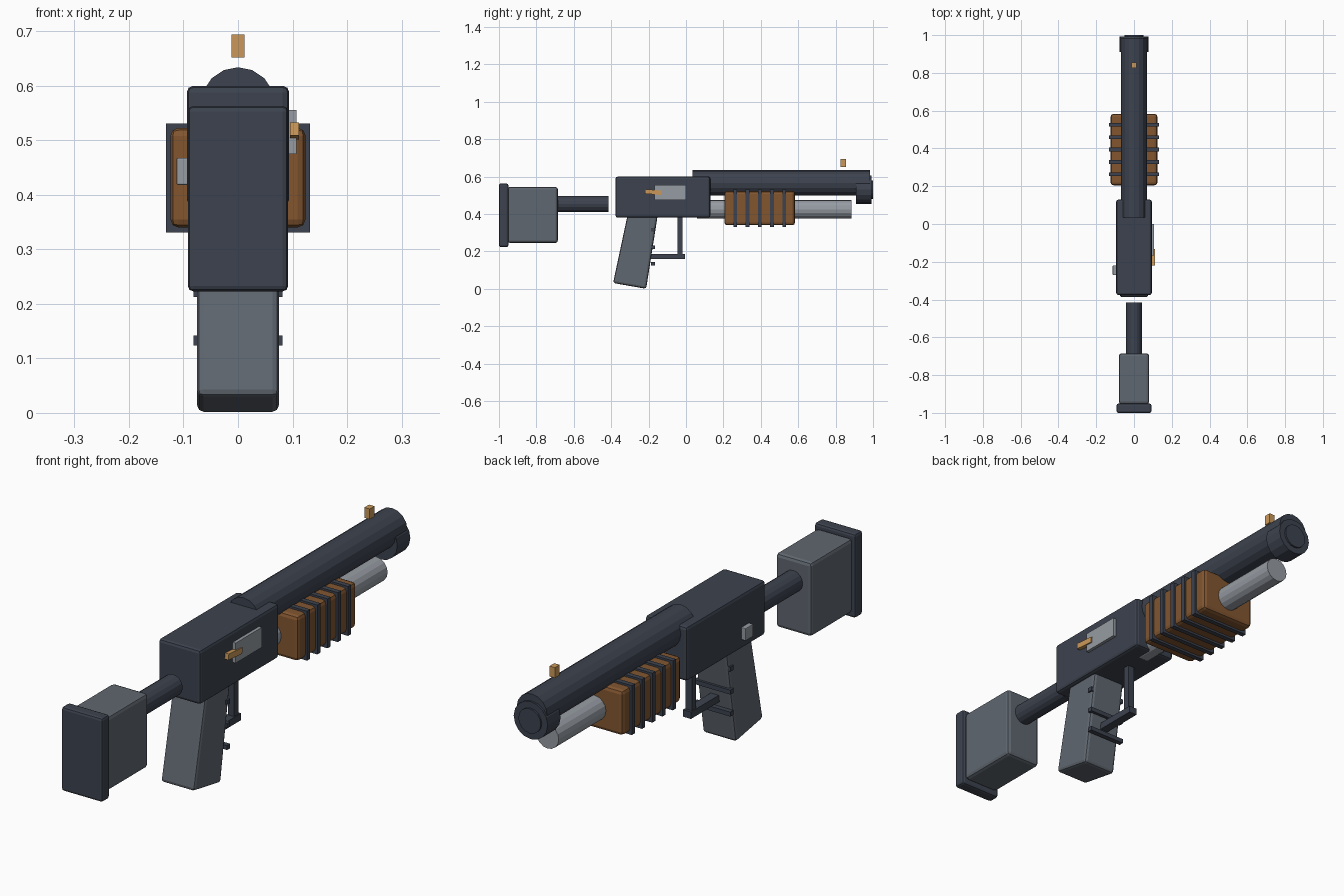
import bpy, bmesh, math
from mathutils import Matrix, Vector

if "Cube" in bpy.data.objects:
    bpy.data.objects.remove(bpy.data.objects["Cube"])


def material(name, r, g, b):
    m = bpy.data.materials.new(name)
    lin = [((c / 255 + 0.055) / 1.055) ** 2.4 for c in (r, g, b)]
    m.diffuse_color = (*lin, 1)
    m.use_nodes = True
    m.node_tree.nodes["Principled BSDF"].inputs["Base Color"].default_value = m.diffuse_color
    return m


DARK = material("dark slate metal", 60, 66, 78)
GREY = material("grey polymer", 96, 103, 112)
LIGHT = material("light steel", 150, 156, 163)
BROWN = material("brown wood", 130, 86, 48)
GOLD = material("brass", 203, 153, 90)


def finish(name, bm, mat, bevel=0):
    bmesh.ops.recalc_face_normals(bm, faces=bm.faces)
    if bevel:
        bmesh.ops.bevel(bm, geom=bm.edges[:], offset=bevel, segments=2,
                        profile=0.5, affect='EDGES')
    me = bpy.data.meshes.new(name)
    bm.to_mesh(me)
    bm.free()
    me.materials.append(mat)
    ob = bpy.data.objects.new(name, me)
    bpy.context.collection.objects.link(ob)
    return ob


def box(name, x, y, z, mat, bevel=0, tilt=0):
    """Box from (min, max) ranges, optionally tilted about its own x axis."""
    bm = bmesh.new()
    size = Vector([r[1] - r[0] for r in (x, y, z)])
    mid = Vector([(r[1] + r[0]) / 2 for r in (x, y, z)])
    bmesh.ops.create_cube(bm, size=1, matrix=Matrix.Translation(mid)
                          @ Matrix.Rotation(math.radians(tilt), 4, 'X')
                          @ Matrix.Diagonal((*size, 1)))
    return finish(name, bm, mat, bevel)


def tube(name, y, z, radius, mat, sides=16):
    """Capped cylinder along y."""
    bm = bmesh.new()
    bmesh.ops.create_cone(bm, cap_ends=True, segments=sides, radius1=radius,
                          radius2=radius, depth=y[1] - y[0],
                          matrix=Matrix.Translation((0, (y[0] + y[1]) / 2, z))
                          @ Matrix.Rotation(math.pi / 2, 4, 'X'))
    return finish(name, bm, mat)


# Stock
box("butt_pad", (-.092, .092), (-1, -.95), (.223, .563), DARK, .01)
box("stock", (-.08, .08), (-.955, -.685), (.245, .545), GREY, .014)
tube("stock_tube", (-.69, -.415), .453, .043, DARK)

# Receiver and its side details
box("receiver", (-.094, .094), (-.377, .13), (.38, .60), DARK, .012)
box("ejection_port", (.09, .107), (-.168, 0), (.475, .556), LIGHT)
box("bolt_handle", (.095, .112), (-.22, -.132), (.505, .529), GOLD, tilt=-5)
box("safety_button", (-.113, -.09), (-.27, -.22), (.418, .468), LIGHT, .003)

# Barrel, muzzle and magazine tube
tube("barrel", (.035, .985), .566, .068, DARK)
tube("muzzle_collar", (.91, .993), .53, .076, DARK)
tube("muzzle_bore", (.95, 1), .53, .05, DARK)
tube("magazine_tube", (.06, .885), .425, .05, LIGHT)
box("front_sight", (-.012, .012), (.825, .855), (.652, .694), GOLD)

# Pump fore-end with ribs
box("fore_end", (-.124, .124), (.205, .583), (.34, .523), BROWN, .015)
for i in range(5):
    y = .263 + i * .0655
    box(f"fore_end_rib_{i + 1}", (-.132, .132), (y - .01, y + .01),
        (.331, .531), DARK)

# Grip: slanted side profile extruded across x
bm = bmesh.new()
profile = [(-.39, .031), (-.213, 0), (-.147, .42), (-.307, .42)]
face = bm.faces.new([bm.verts.new((-.075, y, z)) for y, z in profile])
ext = bmesh.ops.extrude_face_region(bm, geom=[face])
bmesh.ops.translate(bm, vec=(.15, 0, 0),
                    verts=[v for v in ext["geom"] if isinstance(v, bmesh.types.BMVert)])
finish("grip", bm, GREY, .012)

# Grip ridges
for i, z in enumerate((.315, .222, .133)):
    box(f"grip_ridge_{i + 1}", (-.082, .082), (-.187, -.167),
        (z - .009, z + .009), DARK)

# Trigger guard
box("trigger_guard_bottom", (-.018, .018), (-.187, -.006), (.159, .187), DARK)
box("trigger_guard_front", (-.014, .014), (-.045, -.018), (.17, .39), DARK)
